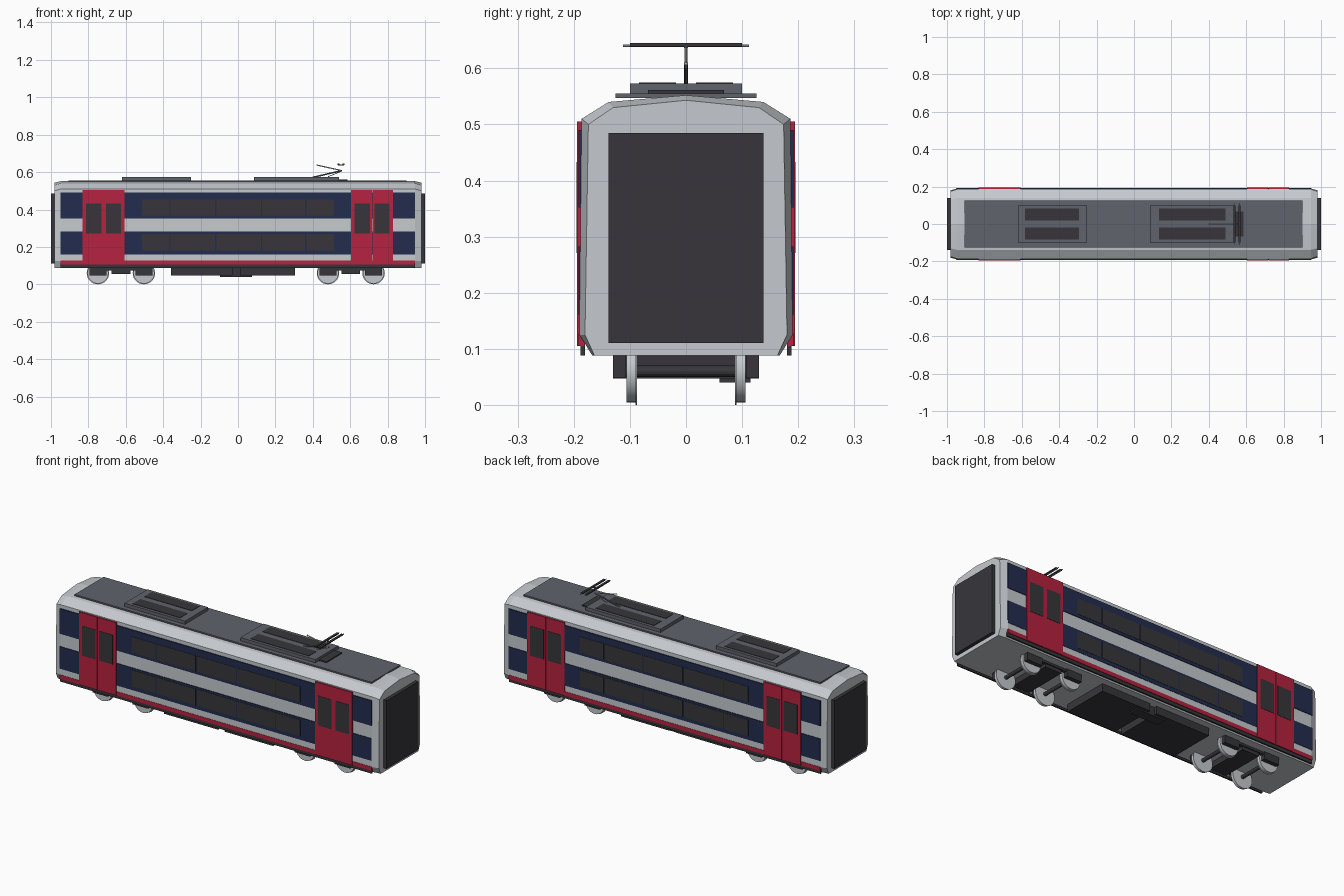
import bpy, bmesh, math
from mathutils import Vector

cube = bpy.data.objects.get("Cube")
if cube:
    bpy.data.objects.remove(cube, do_unlink=True)


def material(name, rgb):
    m = bpy.data.materials.new(name)
    m.use_nodes = True
    m.diffuse_color = (*rgb, 1)
    for n in m.node_tree.nodes:
        if n.type == 'BSDF_PRINCIPLED':
            n.inputs["Base Color"].default_value = (*rgb, 1)
            n.inputs["Roughness"].default_value = 0.7
    return m


SILVER = material("silver_grey", (0.56, 0.59, 0.62))
ROOF = material("roof_grey", (0.115, 0.125, 0.148))
DARK = material("charcoal", (0.038, 0.036, 0.042))
RED = material("door_red", (0.47, 0.016, 0.05))
NAVY = material("navy_blue", (0.016, 0.025, 0.075))


def finish(name, bm, mat):
    bmesh.ops.recalc_face_normals(bm, faces=bm.faces)
    me = bpy.data.meshes.new(name)
    bm.to_mesh(me)
    bm.free()
    me.materials.append(mat)
    ob = bpy.data.objects.new(name, me)
    bpy.context.collection.objects.link(ob)
    return ob


def box(name, x, y, z, mat):
    """Box from (low, high) pairs."""
    bm = bmesh.new()
    bmesh.ops.create_cube(bm, size=1)
    for v in bm.verts:
        v.co = [(r[0] + r[1]) / 2 + c * (r[1] - r[0]) for c, r in zip(v.co, (x, y, z))]
    return finish(name, bm, mat)


def side_plate(name, x, z, depth, mat, inner=0.18):
    """Thin plate on both long sides."""
    for label, s in (("front", -1), ("back", 1)):
        box(f"{name}_{label}", x, sorted((s * inner, s * depth)), z, mat)


def rod(name, a, b, radius, mat, sides=8):
    a, b = Vector(a), Vector(b)
    bm = bmesh.new()
    bmesh.ops.create_cone(bm, cap_ends=True, segments=sides, radius1=radius,
                          radius2=radius, depth=(b - a).length)
    q = (b - a).to_track_quat('Z', 'Y')
    for v in bm.verts:
        v.co = q @ v.co + (a + b) / 2
    return finish(name, bm, mat)


# Body shell: lofted cross-sections with narrowed ends
full = [(0.167, 0.088), (0.19, 0.125), (0.186, 0.51), (0.138, 0.54), (0, 0.552)]
small = [(0.163, 0.088), (0.180, 0.125), (0.174, 0.50), (0.13, 0.53), (0, 0.543)]
bm = bmesh.new()
rings = []
for x, half in ((-0.982, small), (-0.945, full), (0.945, full), (0.982, small)):
    outline = half + [(-y, z) for y, z in reversed(half[:-1])]
    rings.append([bm.verts.new((x, y, z)) for y, z in outline])
for r, s in zip(rings, rings[1:]):
    for i in range(len(r)):
        j = (i + 1) % len(r)
        bm.faces.new((r[i], r[j], s[j], s[i]))
bm.faces.new(rings[0])
bm.faces.new(rings[-1])
finish("body_shell", bm, SILVER)

# End gangways
for label, s in (("right", -1), ("left", 1)):
    box(f"gangway_{label}", sorted((s * 0.97, s)), (-0.138, 0.138), (0.11, 0.485), DARK)

# Side bands, sill and lower stripe
side_plate("upper_band", (-0.95, 0.945), (0.352, 0.49), 0.1915, NAVY)
side_plate("lower_band", (-0.95, 0.945), (0.16, 0.282), 0.1915, NAVY)
side_plate("lower_stripe", (-0.95, 0.945), (0.105, 0.127), 0.1915, RED)
side_plate("sill", (-0.95, 0.945), (0.088, 0.105), 0.188, DARK)

# Window rows
panes = [(-0.513, -0.367), (-0.36, -0.122), (-0.115, 0.122), (0.129, 0.359), (0.366, 0.513)]
for row, z in (("upper", (0.367, 0.453)), ("lower", (0.18, 0.27))):
    for i, x in enumerate(panes):
        side_plate(f"{row}_window_{i + 1}", x, z, 0.193, DARK)

# Double doors with one window in each leaf
for end, c in (("right", -0.719), ("left", 0.717)):
    for leaf, s in (("a", -1), ("b", 1)):
        side_plate(f"door_{end}_{leaf}", sorted((c + s * 0.001, c + s * 0.113)),
                   (0.105, 0.505), 0.194, RED)
        side_plate(f"door_window_{end}_{leaf}", sorted((c + s * 0.012, c + s * 0.094)),
                   (0.271, 0.433), 0.1955, DARK)

# Roof deck and equipment units with paired grilles
box("roof_deck", (-0.905, 0.9), (-0.126, 0.126), (0.547, 0.555), ROOF)
for label, x, g in (("right", (-0.62, -0.252), (-0.582, -0.293)),
                    ("left", (0.085, 0.54), (0.135, 0.49))):
    box(f"roof_unit_{label}", x, (-0.1, 0.1), (0.55, 0.573), ROOF)
    for k, s in (("front", -1), ("back", 1)):
        box(f"roof_grille_{label}_{k}", g, sorted((s * 0.018, s * 0.084)),
            (0.57, 0.575), DARK)

# Pantograph
box("pantograph_base", (0.535, 0.585), (-0.068, 0.068), (0.552, 0.561), DARK)
rod("pantograph_lower_arm", (0.40, 0, 0.572), (0.555, 0, 0.608), 0.004, ROOF)
rod("pantograph_upper_arm", (0.555, 0, 0.608), (0.42, 0, 0.638), 0.003, SILVER)
rod("pantograph_strut", (0.48, 0, 0.575), (0.55, 0, 0.603), 0.002, SILVER)
box("pantograph_head_link", (0.535, 0.567), (-0.004, 0.004), (0.636, 0.640), ROOF)
for label, x in (("inner", 0.538), ("outer", 0.564)):
    box(f"contact_strip_{label}", (x - 0.006, x + 0.006), (-0.1, 0.1), (0.639, 0.645), DARK)
    rod(f"contact_horn_{label}", (x, -0.112, 0.64), (x, 0.112, 0.64), 0.002, SILVER)

# Underfloor equipment: two boxes joined by a smaller case
box("underfloor_box_left", (0.01, 0.305), (-0.13, 0.13), (0.047, 0.092), DARK)
box("underfloor_box_right", (-0.358, -0.03), (-0.13, 0.13), (0.047, 0.092), DARK)
box("underfloor_case", (-0.096, 0.075), (0.06, 0.115), (0.04, 0.092), DARK)

# Bogies
for end, axles in (("right", (-0.749, -0.503)), ("left", (0.481, 0.725))):
    mid = sum(axles) / 2
    box(f"bogie_bolster_{end}", (mid - 0.05, mid + 0.05), (-0.12, 0.12), (0.056, 0.092), DARK)
    for side, s in (("front", -1), ("back", 1)):
        box(f"bogie_beam_{end}_{side}", (axles[0] - 0.045, axles[1] + 0.045),
            sorted((s * 0.108, s * 0.126)), (0.074, 0.086), DARK)
        for i, x in enumerate(axles):
            tag = f"{end}_{side}_{i + 1}"
            box(f"axle_box_{tag}", (x - 0.046, x + 0.046),
                sorted((s * 0.107, s * 0.13)), (0.048, 0.09), DARK)
            wheel = [rod(f"wheel_{tag}", (x, s * 0.089, 0.06), (x, s * 0.106, 0.06),
                         0.056, SILVER, 28),
                     rod(f"wheel_flange_{tag}", (x, s * 0.087, 0.06), (x, s * 0.09, 0.06),
                         0.06, SILVER, 28)]
            for w in wheel:
                bpy.ops.object.select_all(action='DESELECT')
                w.select_set(True)
                bpy.context.view_layer.objects.active = w
                bpy.ops.object.shade_smooth_by_angle(angle=math.radians(30))
    for i, x in enumerate(axles):
        rod(f"axle_{end}_{i + 1}", (x, -0.11, 0.06), (x, 0.11, 0.06), 0.01, DARK, 12)
